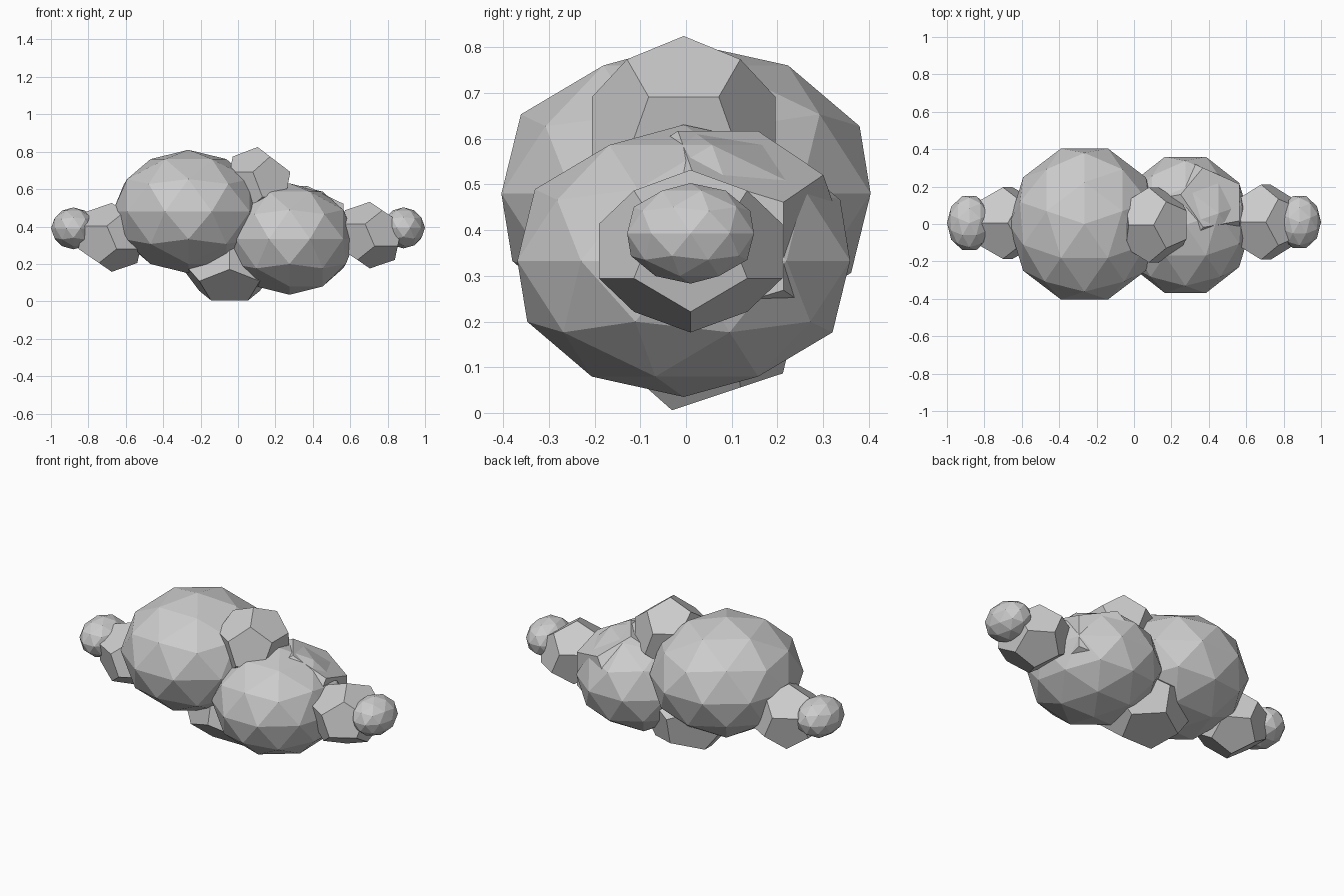
import bpy, bmesh, math
from mathutils import Vector, Matrix, Euler

if "Cube" in bpy.data.objects:
    bpy.data.objects.remove(bpy.data.objects["Cube"])

PHI = (1 + 5 ** 0.5) / 2


def finish(bm, name, loc, radii, rot):
    """Rotate, squash and place a unit ball, then link it as an object."""
    m = Matrix.Translation(loc) @ Matrix.Diagonal((*radii, 1)) @ Euler([math.radians(a) for a in rot]).to_matrix().to_4x4()
    bm.transform(m)
    bmesh.ops.recalc_face_normals(bm, faces=bm.faces)
    me = bpy.data.meshes.new(name)
    bm.to_mesh(me)
    bm.free()
    bpy.context.collection.objects.link(bpy.data.objects.new(name, me))


def puff(name, loc, radii, rot=(0, 0, 90)):
    """Rounded 80-sided puff."""
    bm = bmesh.new()
    bmesh.ops.create_icosphere(bm, subdivisions=2, radius=1)
    finish(bm, name, loc, radii, rot)


def chunk(name, loc, radii, rot=(20.9, 0, -90)):
    """Coarse twelve-sided puff (dodecahedron), one corner up by default."""
    bm = bmesh.new()
    s = (-1, 1)
    pts = [(x, y, z) for x in s for y in s for z in s]
    for a in s:
        for b in s:
            p, q = a / PHI, b * PHI
            pts += [(0, p, q), (p, q, 0), (q, 0, p)]
    for p in pts:
        bm.verts.new(Vector(p).normalized())
    bmesh.ops.convex_hull(bm, input=bm.verts)
    bmesh.ops.dissolve_limit(bm, angle_limit=0.02, verts=bm.verts, edges=bm.edges)
    finish(bm, name, loc, radii, rot)


# Main puffs
puff("large_left_puff", (-0.265, 0, 0.48), (0.405, 0.425, 0.33))
puff("large_right_puff", (0.275, -0.005, 0.333), (0.355, 0.383, 0.298))
# End puffs
puff("left_end_puff", (-0.88, 0.005, 0.39), (0.12, 0.152, 0.112))
puff("right_end_puff", (0.885, 0.01, 0.393), (0.115, 0.146, 0.11))
# Coarse filler puffs
chunk("back_right_puff", (0.31, 0.07, 0.365), (0.32, 0.29, 0.27), (0, 0, 32))
chunk("top_puff", (0.105, -0.005, 0.625), (0.2, 0.215, 0.2))
chunk("bottom_puff", (-0.045, 0.015, 0.205), (0.28, 0.235, 0.218), (0, 12, 90))
chunk("left_middle_puff", (-0.675, 0.005, 0.342), (0.205, 0.205, 0.184))
chunk("right_middle_puff", (0.705, 0.01, 0.354), (0.2, 0.215, 0.178))
